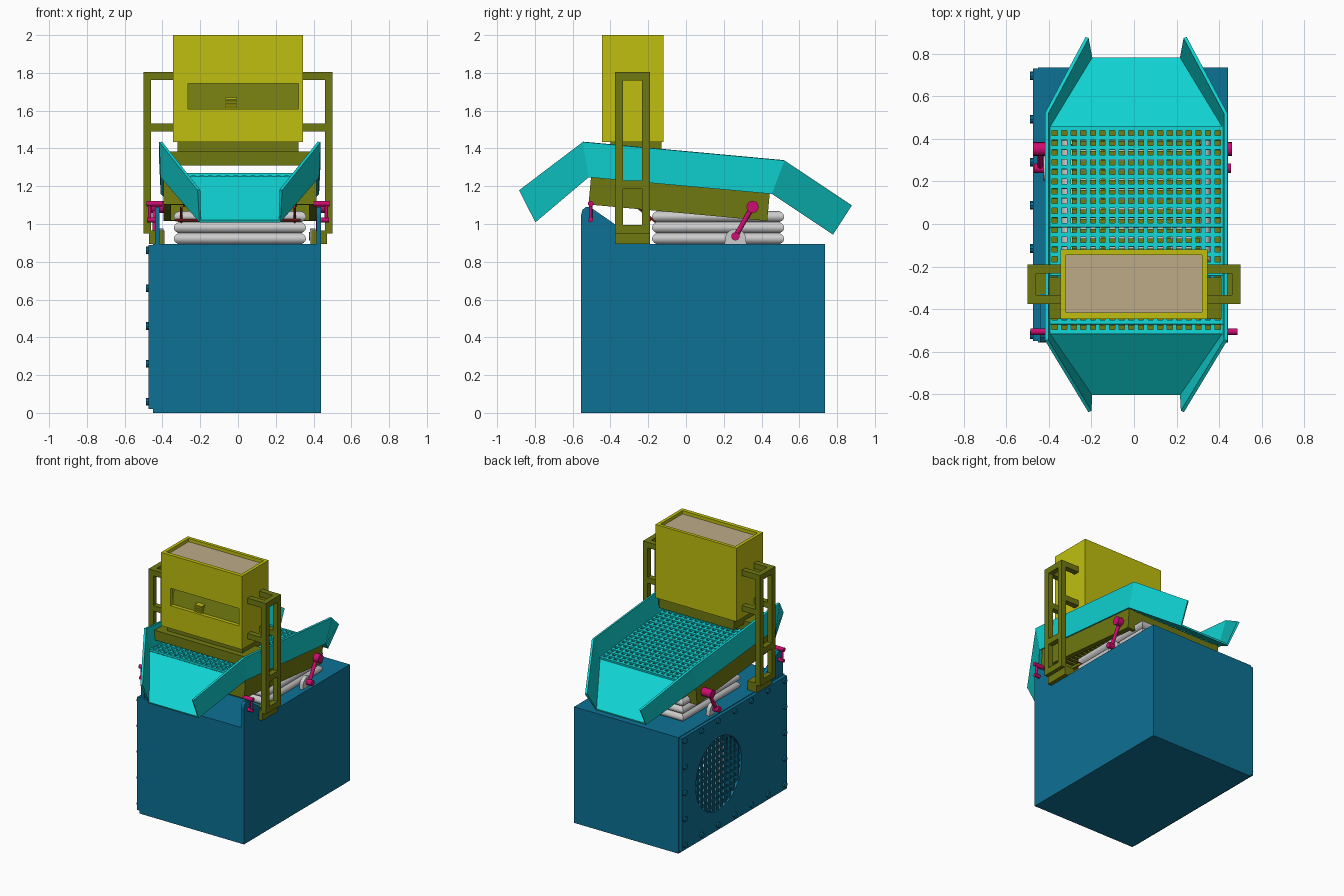
import bpy, bmesh, math
from mathutils import Matrix, Vector

cube = bpy.data.objects.get("Cube")
if cube:
    bpy.data.objects.remove(cube, do_unlink=True)


def material(name, r, g, b):
    m = bpy.data.materials.new(name)
    m.use_nodes = True
    m.diffuse_color = (r, g, b, 1)
    m.node_tree.nodes["Principled BSDF"].inputs["Base Color"].default_value = (r, g, b, 1)
    return m


BLUE = material("blue paint", 0.004, 0.165, 0.30)
CYAN = material("cyan paint", 0.005, 0.64, 0.64)
OLIVE = material("olive paint", 0.16, 0.19, 0.005)
YELLOW = material("yellow paint", 0.52, 0.52, 0.005)
MAGENTA = material("magenta steel", 0.61, 0.004, 0.16)
GREY = material("light grey rubber", 0.60, 0.60, 0.60)
TAN = material("tan grain", 0.51, 0.41, 0.25)
RED = material("red rod", 0.55, 0.03, 0.03)


def finish(name, bm, mat, smooth=False):
    bmesh.ops.recalc_face_normals(bm, faces=bm.faces)
    me = bpy.data.meshes.new(name)
    bm.to_mesh(me)
    bm.free()
    me.materials.append(mat)
    ob = bpy.data.objects.new(name, me)
    bpy.context.collection.objects.link(ob)
    if smooth:
        bpy.ops.object.select_all(action='DESELECT')
        ob.select_set(True)
        bpy.context.view_layer.objects.active = ob
        bpy.ops.object.shade_smooth_by_angle(angle=math.radians(40))
    return ob


def boxes(name, mat, spans, matrix=None):
    """One object from boxes given as (x0, x1, y0, y1, z0, z1)."""
    bm = bmesh.new()
    for x0, x1, y0, y1, z0, z1 in spans:
        m = Matrix.Translation(((x0 + x1) / 2, (y0 + y1) / 2, (z0 + z1) / 2))
        m = m @ Matrix.Diagonal((x1 - x0, y1 - y0, z1 - z0, 1))
        bmesh.ops.create_cube(bm, size=1, matrix=(matrix or Matrix()) @ m)
    return finish(name, bm, mat)


def rods(name, mat, items, sides=16):
    """One object from cylinders given as (start, end, radius)."""
    bm = bmesh.new()
    for a, b, r in items:
        a, b = Vector(a), Vector(b)
        m = Matrix.Translation((a + b) / 2) @ (b - a).to_track_quat('Z', 'Y').to_matrix().to_4x4()
        bmesh.ops.create_cone(bm, cap_ends=True, segments=sides, radius1=r, radius2=r,
                              depth=(b - a).length, matrix=m)
    return finish(name, bm, mat, True)


def plate(name, mat, profile, x0, x1):
    """Extrude a (y, z) outline along x."""
    bm = bmesh.new()
    f = bm.faces.new([bm.verts.new((x0, y, z)) for y, z in profile])
    ext = bmesh.ops.extrude_face_region(bm, geom=[f])
    bmesh.ops.translate(bm, vec=(x1 - x0, 0, 0),
                        verts=[v for v in ext["geom"] if isinstance(v, bmesh.types.BMVert)])
    return finish(name, bm, mat)


# Cabinet and side panel with a round fan opening
body = boxes("cabinet", BLUE, [(-0.45, 0.44, -0.555, 0.735, 0, 0.895)])
panel = boxes("side_panel", BLUE, [(-0.475, -0.45, -0.55, 0.73, 0.02, 0.89)])
FY, FZ, FR = 0.28, 0.45, 0.28
cutter = rods("opening_cutter", BLUE, [((-0.6, FY, FZ), (-0.33, FY, FZ), FR)], 48)
cutter.hide_render = True
for ob in (body, panel):
    mod = ob.modifiers.new("opening", 'BOOLEAN')
    mod.operation = 'DIFFERENCE'
    mod.solver = 'EXACT'
    mod.object = cutter
    bpy.context.view_layer.objects.active = ob
    bpy.ops.object.modifier_apply(modifier=mod.name)
bpy.data.objects.remove(cutter, do_unlink=True)
rods("fan_disc", GREY, [((-0.345, FY, FZ), (-0.325, FY, FZ), FR - 0.005),
                        ((-0.38, FY, FZ), (-0.34, FY, FZ), 0.06)], 32)
guard = []
for i in range(-5, 6):
    d = i * 0.048
    h = math.sqrt(FR * FR - d * d)
    guard.append((-0.468, -0.458, FY + d - 0.01, FY + d + 0.01, FZ - h, FZ + h))
    guard.append((-0.462, -0.452, FY - h, FY + h, FZ + d - 0.01, FZ + d + 0.01))
boxes("fan_guard", BLUE, guard)

# Bolts around the side panel
spots = [(-0.52 + i * 0.2025, z) for i in range(7) for z in (0.06, 0.86)]
spots += [(y, z) for y in (-0.52, 0.695) for z in (0.26, 0.46, 0.66)]
rods("panel_bolts", BLUE, [((-0.47, y, z), (-0.488, y, z), 0.02) for y, z in spots], 8)

# Rectangular bellows
bm = bmesh.new()
rings = []
N = 24
for i in range(N + 1):
    t = i / N
    s = 0.325 + 0.025 * abs(math.sin(3 * math.pi * t)) ** 0.7
    z = 0.893 + 0.175 * t
    rings.append([bm.verts.new((0.01 + s * a, 0.17 + s * b, z))
                  for a, b in ((-1, -1), (1, -1), (1, 1), (-1, 1))])
for lo, hi in zip(rings, rings[1:]):
    for k in range(4):
        bm.faces.new((lo[k], lo[(k + 1) % 4], hi[(k + 1) % 4], hi[k]))
bellows = finish("bellows", bm, GREY, True)
mod = bellows.modifiers.new("wall", 'SOLIDIFY')
mod.thickness = 0.02
boxes("bellows_floor", GREY, [(-0.31, 0.33, -0.15, 0.49, 0.893, 0.903)])
rods("cross_rods", RED, [((-0.33, y, 1.02), (0.33, y, 1.02), 0.006) for y in (-0.19, 0.37)]
     + [((x, -0.26, 1.09), (x, -0.16, 1.01), 0.006) for x in (-0.3, 0.3)], 8)

# Tilted deck frame; local z = 0 lies on the lower edge of the cyan walls
TILT = Matrix.Translation((0.01, -0.03, 1.202)) @ Matrix.Rotation(math.radians(-5.27), 4, 'X')
frame = [(s * 0.385 - 0.02, s * 0.385 + 0.02, -0.475, 0.475, -0.143, 0.005) for s in (-1, 1)]
frame += [(-0.37, 0.37, y - 0.015, y + 0.015, -0.143, 0.0) for y in (-0.46, 0.46)]
boxes("deck_frame", OLIVE, frame, TILT)
boxes("deck_slats", OLIVE,
      [(-0.30, 0.30, -0.43 + i * 0.046, -0.404 + i * 0.046, -0.05, -0.03) for i in range(19)]
      + [(x - 0.012, x + 0.012, -0.46, 0.46, -0.07, -0.05) for x in (-0.29, -0.15, 0, 0.15, 0.29)], TILT)
boxes("screen_mesh", CYAN,
      [(-0.405 + i * 0.045 - 0.01, -0.405 + i * 0.045 + 0.01, -0.485, 0.485, 0.005, 0.02) for i in range(19)]
      + [(-0.405, 0.405, -0.48 + i * 0.0457 - 0.01, -0.48 + i * 0.0457 + 0.01, 0.008, 0.023)
         for i in range(22)], TILT)

# Side walls with a tapering chute at each end
# stations: (bottom y, bottom z, bottom half width, top y, top z, top half width)
stations = [(-0.80, 1.015, 0.21, -0.88, 1.18, 0.217),
            (-0.515, 1.25, 0.412, -0.545, 1.435, 0.42),
            (0.455, 1.162, 0.412, 0.52, 1.337, 0.42),
            (0.78, 0.95, 0.21, 0.875, 1.10, 0.23)]
bm = bmesh.new()
rows = [[bm.verts.new((0.01 + x, y, z)) for x, y, z in
         ((-tw, ty, tz), (-bw, by, bz), (bw, by, bz), (tw, ty, tz))]
        for by, bz, bw, ty, tz, tw in stations]
for i in range(3):
    a, b = rows[i], rows[i + 1]
    for k in (0, 1, 2):
        if not (i == 1 and k == 1):
            bm.faces.new((a[k], a[k + 1], b[k + 1], b[k]))
chute = finish("screen_walls_and_chutes", bm, CYAN)
mod = chute.modifiers.new("sheet", 'SOLIDIFY')
mod.thickness = 0.016
mod.offset = 0

# Feed hopper with a front slot
boxes("hopper", YELLOW, [
    (-0.345, 0.345, -0.145, -0.12, 1.435, 2.0),
    (-0.345, -0.32, -0.445, -0.145, 1.435, 2.0),
    (0.32, 0.345, -0.445, -0.145, 1.435, 2.0),
    (-0.32, 0.32, -0.445, -0.415, 1.435, 1.61),
    (-0.32, 0.32, -0.445, -0.415, 1.745, 2.0),
    (-0.32, -0.265, -0.445, -0.415, 1.61, 1.745),
    (-0.32, 0.32, -0.415, -0.145, 1.435, 1.455)])
plate("slot_gate", OLIVE, [(-0.418, 1.605), (-0.36, 1.75), (-0.35, 1.75), (-0.35, 1.605)], -0.28, 0.322)
boxes("slot_handle", YELLOW, [(-0.065, -0.005, -0.435, -0.38, z, z + 0.009)
                              for z in (1.615, 1.63, 1.645, 1.66)])
boxes("grain_fill", TAN, [(-0.322, 0.322, -0.417, -0.143, 1.95, 1.975)])
boxes("feed_trough", OLIVE, [(-0.40, 0.41, -0.445, -0.25, 1.31, 1.385),
                             (-0.32, 0.32, -0.25, -0.13, 1.36, 1.435),
                             (-0.32, 0.32, -0.40, -0.25, 1.38, 1.437)])

for side, s in (("left", 1), ("right", -1)):
    def sx(a, b):
        return (a, b) if s > 0 else (-b, -a)

    # Hopper stand: uprights, ties, arms and foot
    U, A = sx(0.46, 0.5), sx(0.34, 0.47)
    ys = ((-0.375, -0.333), (-0.233, -0.19))
    parts = [U + y + (0.95, 1.805) for y in ys]
    parts += [U + (-0.34, -0.23, z, z + 0.045) for z in (0.95, 1.185, 1.76)]
    parts += [A + y + (z, z + 0.043) for y in ys for z in (1.49, 1.762)]
    parts += [sx(0.39, 0.47) + (-0.375, -0.19, 0.893, 0.965)]
    boxes(side + "_hopper_stand", OLIVE, parts)

    # Front hanger gusset and link
    plate(side + "_gusset", BLUE, [(-0.555, 0.89), (-0.555, 1.05), (-0.548, 1.075), (-0.53, 1.09),
                                   (-0.505, 1.088), (-0.22, 0.89)], *sx(0.415, 0.44))
    L = s * 0.468
    rods(side + "_front_link", MAGENTA, [
        ((L, -0.505, 1.02), (L, -0.505, 1.11), 0.009),
        ((s * 0.40, -0.505, 1.108), (s * 0.485, -0.505, 1.108), 0.015),
        ((s * 0.42, -0.505, 1.022), (s * 0.482, -0.505, 1.022), 0.013)])

    # Rear rocker arm on a rounded bracket
    c = 0.425 if s > 0 else -0.44
    arc = [(0.262 + 0.055 * math.cos(i * math.pi / 10), 0.92 + 0.055 * math.sin(i * math.pi / 10))
           for i in range(11)]
    plate(side + "_rocker_bracket", GREY, [(0.32, 0.893)] + arc + [(0.204, 0.893)],
          c - s * 0.045, c - s * 0.015)
    rods(side + "_rocker_arm", MAGENTA, [
        ((c, 0.262, 0.935), (c, 0.352, 1.09), 0.013),
        ((c - s * 0.05, 0.262, 0.935), (c + s * 0.03, 0.262, 0.935), 0.022),
        ((c - s * 0.05, 0.352, 1.09), (c + s * 0.035, 0.352, 1.09), 0.032)])
